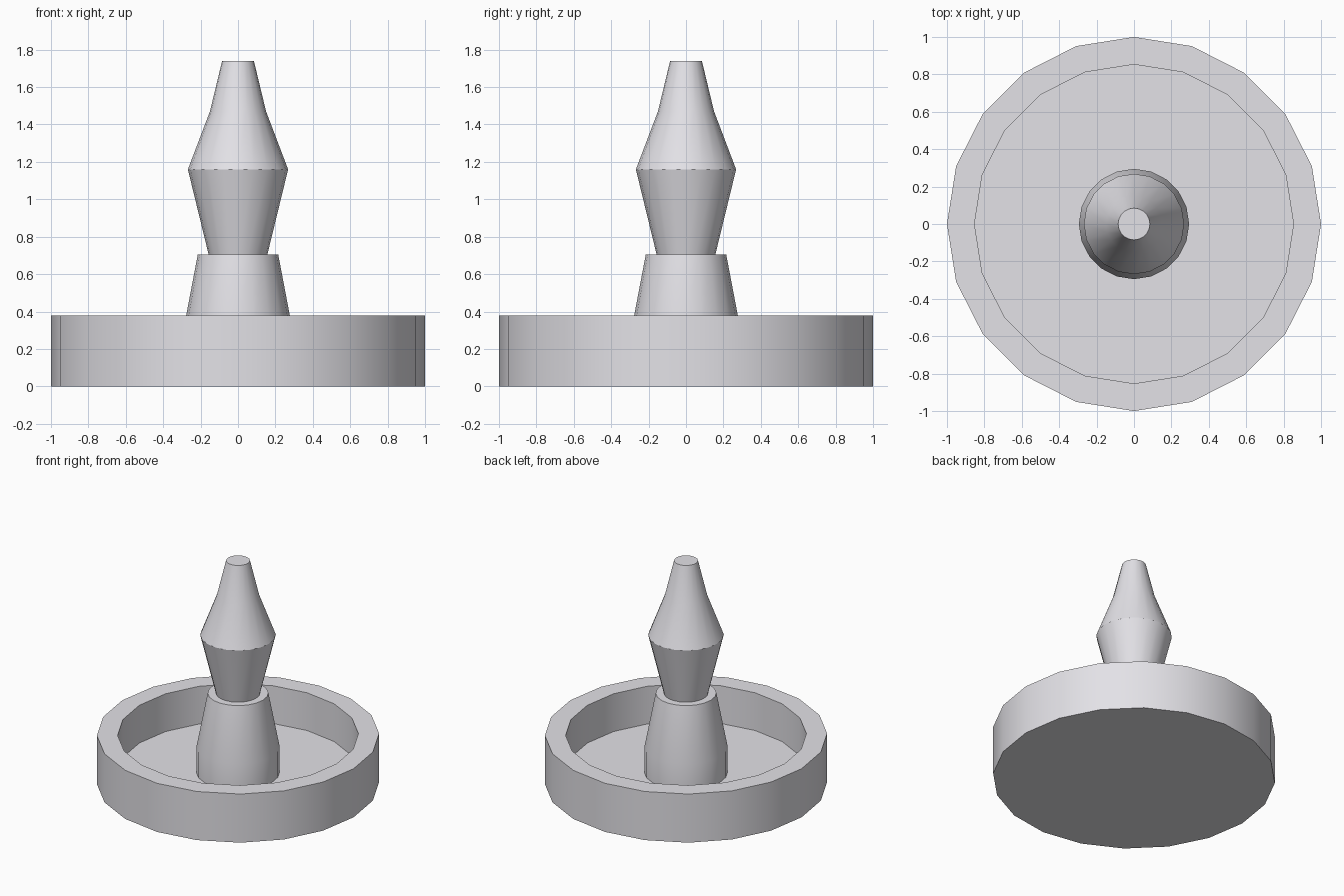
import bpy, bmesh, math

if "Cube" in bpy.data.objects:
    bpy.data.objects.remove(bpy.data.objects["Cube"])

SIDES = 20

stone = bpy.data.materials.new("grey_stone")
stone.diffuse_color = (0.78, 0.77, 0.81, 1)
stone.use_nodes = True
stone.node_tree.nodes["Principled BSDF"].inputs["Base Color"].default_value = stone.diffuse_color


def lathe(name, profile):
    """Turn a (radius, z) profile around z and close both ends with flat caps."""
    bm = bmesh.new()
    rings = []
    for r, z in profile:
        rings.append([bm.verts.new((r * math.cos(2 * math.pi * i / SIDES),
                                    r * math.sin(2 * math.pi * i / SIDES), z))
                      for i in range(SIDES)])
    for a, b in zip(rings, rings[1:]):
        for i in range(SIDES):
            j = (i + 1) % SIDES
            bm.faces.new((a[i], a[j], b[j], b[i]))
    bm.faces.new(rings[0][::-1])
    bm.faces.new(rings[-1])
    mesh = bpy.data.meshes.new(name)
    bm.to_mesh(mesh)
    bm.free()
    mesh.materials.append(stone)
    ob = bpy.data.objects.new(name, mesh)
    bpy.context.collection.objects.link(ob)
    bpy.ops.object.select_all(action='DESELECT')
    ob.select_set(True)
    bpy.context.view_layer.objects.active = ob
    bpy.ops.object.shade_smooth_by_angle(angle=math.radians(30))
    return ob


FLOOR = 0.085

# Round basin: outer wall, flat rim, inner wall and sunken floor
lathe("basin", [(1, 0), (1, 0.38), (0.853, 0.38), (0.853, FLOOR)])

# Pedestal: short drum that tapers to a flat ledge
lathe("pedestal", [(0.295, FLOOR), (0.295, 0.285), (0.215, 0.705)])

# Finial: flares out, then narrows in two steps to a blunt tip
lathe("finial", [(0.157, 0.705), (0.268, 1.16), (0.15, 1.47), (0.085, 1.74)])
